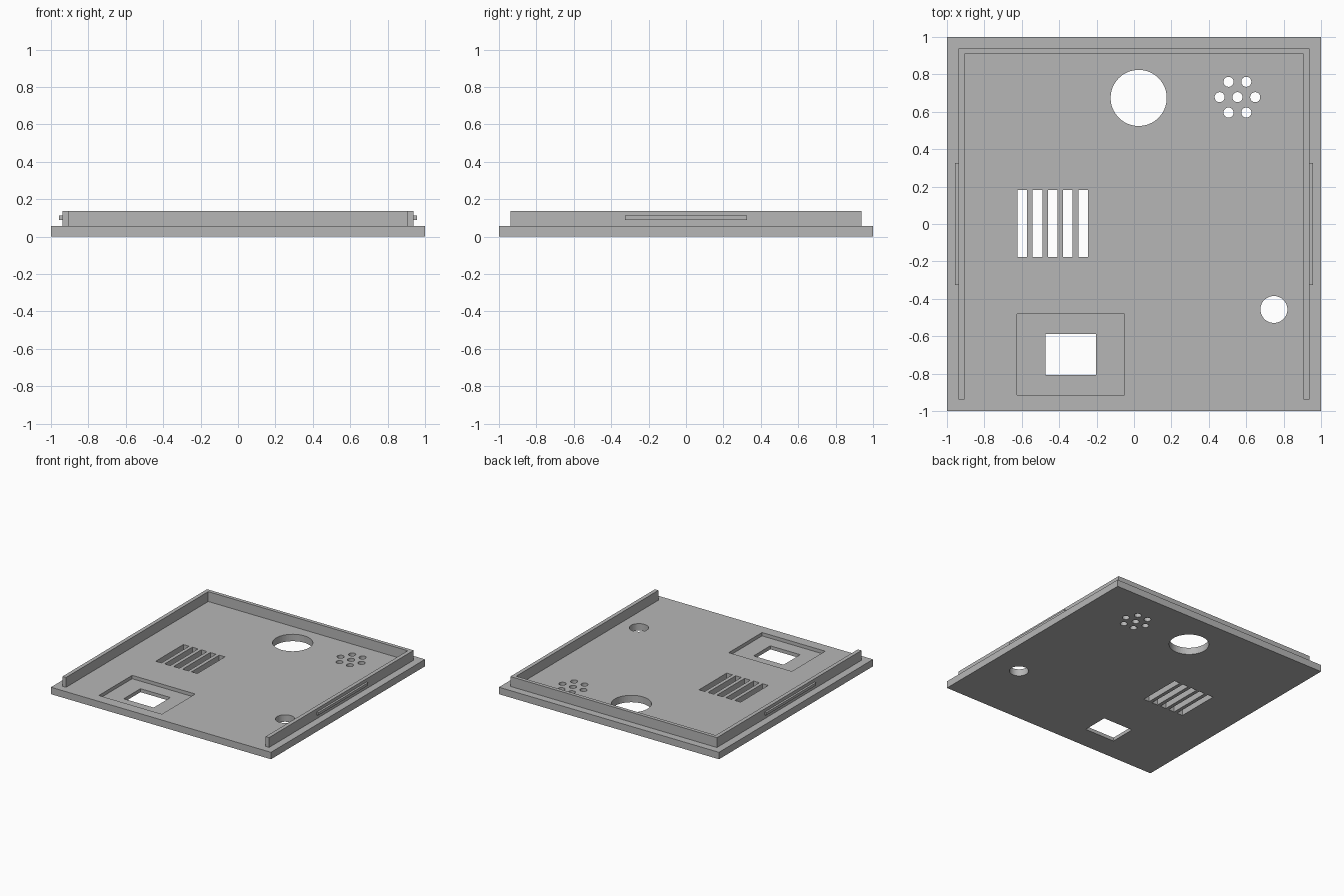
import bpy
import bmesh
import math
from mathutils import Matrix, Vector

cube = bpy.data.objects.get("Cube")
if cube:
    bpy.data.objects.remove(cube, do_unlink=True)

grey = bpy.data.materials.new("plain grey")
grey.use_nodes = True
grey.diffuse_color = (0.47, 0.47, 0.47, 1)
grey.node_tree.nodes["Principled BSDF"].inputs["Base Color"].default_value = grey.diffuse_color

PLATE_TOP, RIM_TOP = 0.057, 0.138


def add_box(bm, x0, x1, y0, y1, z0, z1):
    size = Matrix.Diagonal((x1 - x0, y1 - y0, z1 - z0, 1))
    centre = Vector((x0 + x1, y0 + y1, z0 + z1)) / 2
    bmesh.ops.create_cube(bm, size=1, matrix=Matrix.Translation(centre) @ size)


def add_hole(bm, x, y, radius, sides):
    bmesh.ops.create_cone(bm, cap_ends=True, segments=sides, radius1=radius, radius2=radius,
                          depth=0.4, matrix=Matrix.Translation((x, y, 0)))


def make_object(name, bm):
    mesh = bpy.data.meshes.new(name)
    bmesh.ops.recalc_face_normals(bm, faces=bm.faces)
    bm.to_mesh(mesh)
    bm.free()
    mesh.materials.append(grey)
    obj = bpy.data.objects.new(name, mesh)
    bpy.context.collection.objects.link(obj)
    return obj


def cut(target, cutter):
    cutter.hide_render = True
    mod = target.modifiers.new("cut", "BOOLEAN")
    mod.operation, mod.solver, mod.object = "DIFFERENCE", "EXACT", cutter
    graph = bpy.context.evaluated_depsgraph_get()
    mesh = bpy.data.meshes.new_from_object(target.evaluated_get(graph))
    target.modifiers.clear()
    target.data = mesh
    bpy.data.objects.remove(cutter, do_unlink=True)


# Base plate
bm = bmesh.new()
add_box(bm, -1, 1, -1, 1, 0, PLATE_TOP)
plate = make_object("base_plate", bm)

# Shallow pocket around the window
bm = bmesh.new()
add_box(bm, -0.625, -0.052, -0.914, -0.481, 0.029, 0.2)
cut(plate, make_object("pocket_cutter", bm))

# Window, vent slots and round openings
bm = bmesh.new()
add_box(bm, -0.474, -0.202, -0.806, -0.589, -0.2, 0.2)
for i in range(5):
    x = -0.624 + i * 0.0815
    add_box(bm, x, x + 0.052, -0.177, 0.182, -0.2, 0.2)
add_hole(bm, 0.025, 0.674, 0.15, 64)
add_hole(bm, 0.748, -0.457, 0.072, 48)

# Speaker grille: one hole ringed by six
add_hole(bm, 0.553, 0.678, 0.027, 24)
for i in range(6):
    a = i * math.pi / 3
    add_hole(bm, 0.553 + 0.095 * math.cos(a), 0.678 + 0.095 * math.sin(a), 0.027, 24)
cut(plate, make_object("opening_cutter", bm))

# Upright rim, open at the front, extruded from its U-shaped outline
bm = bmesh.new()
half = [(0.907, 0.909), (0.907, -0.937), (0.939, -0.937), (0.939, 0.939)]
outline = half + [(-x, y) for x, y in reversed(half)]
base = bm.faces.new([bm.verts.new((x, y, PLATE_TOP)) for x, y in outline])
top = bmesh.ops.extrude_face_region(bm, geom=[base])["geom"]
bmesh.ops.translate(bm, vec=(0, 0, RIM_TOP - PLATE_TOP),
                    verts=[v for v in top if isinstance(v, bmesh.types.BMVert)])
make_object("rim", bm)

# Snap ridges on both sides of the rim
for name, s in (("left_snap_ridge", 1), ("right_snap_ridge", -1)):
    bm = bmesh.new()
    x0, x1 = sorted((s * 0.93, s * 0.956))
    add_box(bm, x0, x1, -0.325, 0.325, 0.09, 0.112)
    make_object(name, bm)
